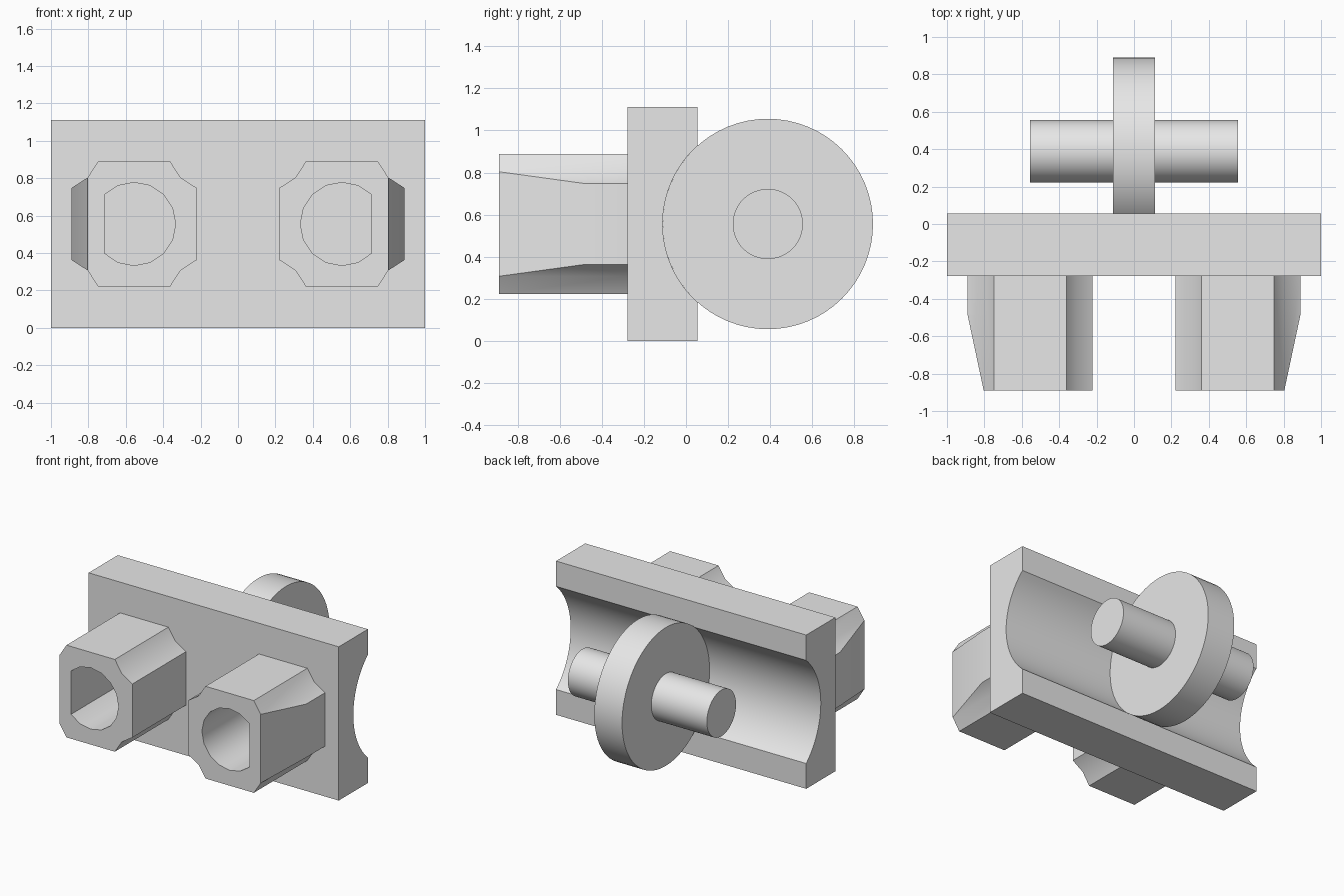
import bpy, bmesh
from math import sin, cos, pi, sqrt, asin, radians
from mathutils import Vector

cube = bpy.data.objects.get("Cube")
if cube:
    bpy.data.objects.remove(cube, do_unlink=True)

grey = bpy.data.materials.new("light grey")
grey.use_nodes = True
grey.diffuse_color = (0.8, 0.8, 0.8, 1)
grey.node_tree.nodes["Principled BSDF"].inputs["Base Color"].default_value = (0.8, 0.8, 0.8, 1)

U = 1 / 9                      # design module
MID = 5 * U                    # height of all centre lines
WHEEL_Y, WHEEL_R = 3.5 * U, 4.5 * U
PLATE_FRONT, PLATE_BACK = -2.5 * U, 0.5 * U
PEG_FRONT = -8 * U


def prism(name, points, offset, cut=None):
    """Extrude a closed 3D outline by an offset, optionally slicing it by a plane."""
    bm = bmesh.new()
    face = bm.faces.new([bm.verts.new(p) for p in points])
    ext = bmesh.ops.extrude_face_region(bm, geom=[face], use_keep_orig=True)
    moved = [v for v in ext["geom"] if isinstance(v, bmesh.types.BMVert)]
    bmesh.ops.translate(bm, verts=moved, vec=offset)
    if cut:
        bmesh.ops.bisect_plane(bm, geom=bm.verts[:] + bm.edges[:] + bm.faces[:], dist=1e-5,
                               plane_co=cut[0], plane_no=cut[1], clear_outer=True)
        bmesh.ops.holes_fill(bm, edges=[e for e in bm.edges if e.is_boundary])
    bmesh.ops.recalc_face_normals(bm, faces=bm.faces)
    mesh = bpy.data.meshes.new(name)
    bm.to_mesh(mesh)
    bm.free()
    mesh.materials.append(grey)
    obj = bpy.data.objects.new(name, mesh)
    bpy.context.collection.objects.link(obj)
    return obj


def select(obj):
    bpy.ops.object.select_all(action="DESELECT")
    obj.select_set(True)
    bpy.context.view_layer.objects.active = obj


def smooth(obj):
    select(obj)
    bpy.ops.object.shade_smooth_by_angle(angle=radians(30))


def disc(name, radius, half_width):
    """Cylinder lying along x on the wheel's centre line."""
    ring = [(-half_width, WHEEL_Y + radius * cos(i * pi / 32), MID + radius * sin(i * pi / 32))
            for i in range(64)]
    smooth(prism(name, ring, (2 * half_width, 0, 0)))


# Back plate with a rounded trough that hugs the wheel
half = asin(sqrt(WHEEL_R ** 2 - (WHEEL_Y - PLATE_BACK) ** 2) / WHEEL_R)
arc = [half * (1 - i / 12) for i in range(25)]
outline = [(-1, PLATE_BACK, 0), (-1, PLATE_FRONT, 0),
           (-1, PLATE_FRONT, 2 * MID), (-1, PLATE_BACK, 2 * MID)]
outline += [(-1, WHEEL_Y - WHEEL_R * cos(a), MID + WHEEL_R * sin(a)) for a in arc]
smooth(prism("back_plate", outline, (2, 0, 0)))

# Wheel and axle
disc("wheel", WHEEL_R, U)
disc("axle", 1.5 * U, 5 * U)

# Hollow pegs with scooped corners and a tapered outer side
H = 3 * U
corner = [(H, H - 0.14), (H - 0.085, H - 0.085), (H - 0.14, H)]
section = []
for sx, sz in ((1, 1), (-1, 1), (-1, -1), (1, -1)):
    pts = corner if sx == sz else corner[::-1]
    section += [(sx * x, sz * z) for x, z in pts]

for side, s in (("left", 1), ("right", -1)):
    cx = s * MID
    taper_tip = Vector((s * (8 * U - 0.085), PEG_FRONT, MID))
    taper_normal = Vector((s * (0.49 + PEG_FRONT), -0.085, 0))
    taper_normal.x = s * (-0.49 - PEG_FRONT)
    peg = prism(side + "_peg", [(cx + x, PEG_FRONT, MID + z) for x, z in section],
                (0, PLATE_FRONT - PEG_FRONT, 0), (taper_tip, taper_normal))

    # Bore: sixteen-sided circle with a flat on the outer side
    angles = [i * pi / 8 for i in range(-6, 7)]
    bore = prism("bore_cutter", [(cx - s * 2 * U * cos(a), -1, MID + 2 * U * sin(a))
                                 for a in angles], (0, 0.8, 0))
    bore.hide_render = True
    mod = peg.modifiers.new("bore", "BOOLEAN")
    mod.operation, mod.solver, mod.object = "DIFFERENCE", "EXACT", bore
    select(peg)
    bpy.ops.object.modifier_apply(modifier=mod.name)
    bpy.data.objects.remove(bore, do_unlink=True)
    smooth(peg)
